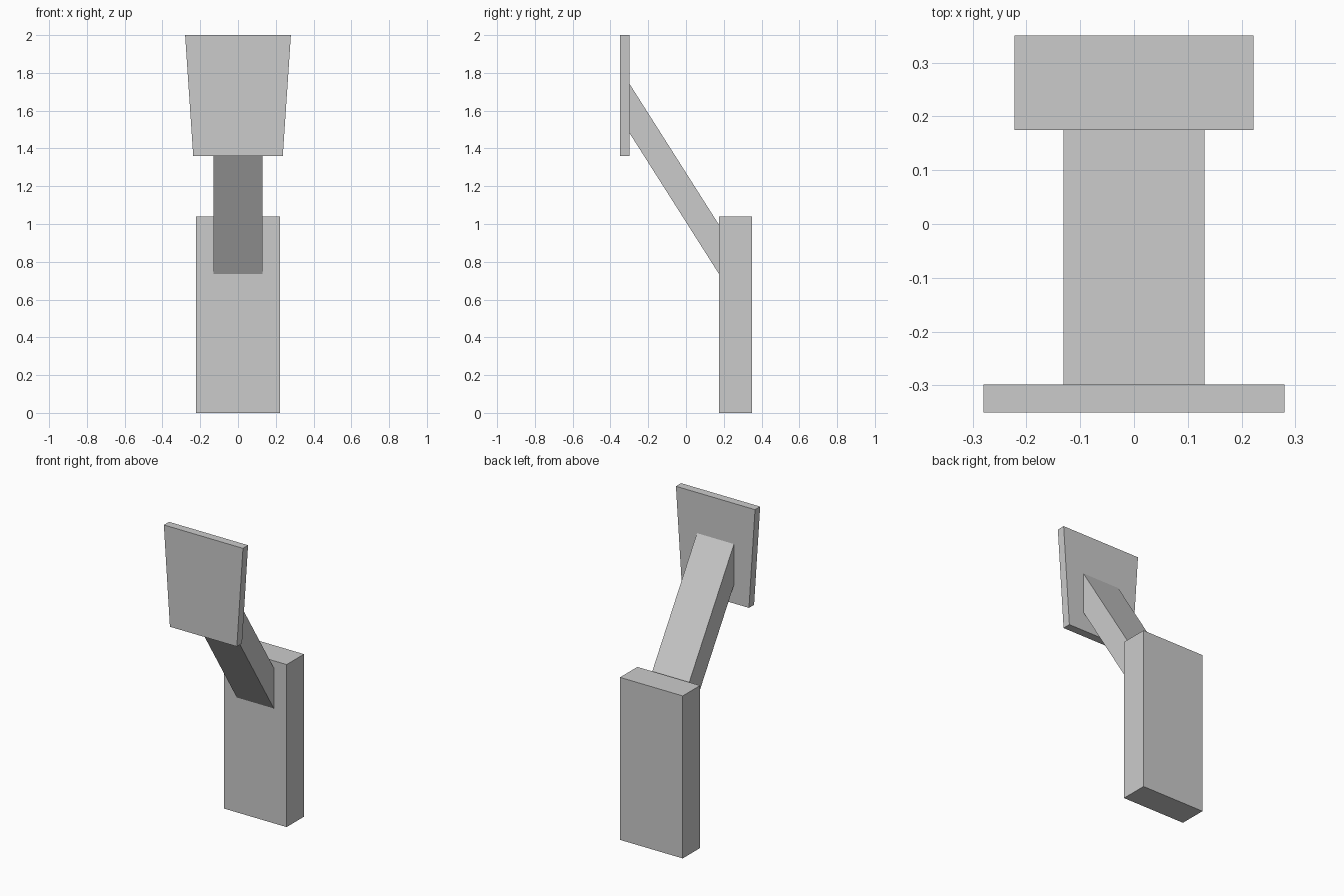
import bpy, bmesh

if "Cube" in bpy.data.objects:
    bpy.data.objects.remove(bpy.data.objects["Cube"])


def prism(name, section, direction):
    """Extrude a planar polygon along a direction into a closed solid."""
    bm = bmesh.new()
    face = bm.faces.new([bm.verts.new(p) for p in section])
    ext = bmesh.ops.extrude_face_region(bm, geom=[face], use_keep_orig=True)
    moved = [g for g in ext["geom"] if isinstance(g, bmesh.types.BMVert)]
    bmesh.ops.translate(bm, verts=moved, vec=direction)
    bmesh.ops.recalc_face_normals(bm, faces=bm.faces)
    mesh = bpy.data.meshes.new(name)
    bm.to_mesh(mesh)
    bm.free()
    obj = bpy.data.objects.new(name, mesh)
    bpy.context.collection.objects.link(obj)
    return obj


def upright_section(y, z0, z1, half_bottom, half_top):
    """Symmetric trapezoid facing the front at depth y."""
    return [(-half_bottom, y, z0), (half_bottom, y, z0),
            (half_top, y, z1), (-half_top, y, z1)]


# Thick rear block standing on the ground
prism("base_block", upright_section(0.175, 0, 1.04, 0.222, 0.222), (0, 0.175, 0))

# Thin front plate, wider at the top
prism("front_plate", upright_section(-0.35, 1.36, 2.0, 0.237, 0.28), (0, 0.052, 0))

# Slanted arm with vertical ends joining block and plate
prism("slanted_arm", upright_section(0.175, 0.735, 0.995, 0.131, 0.131),
      (0, -0.473, 0.745))
